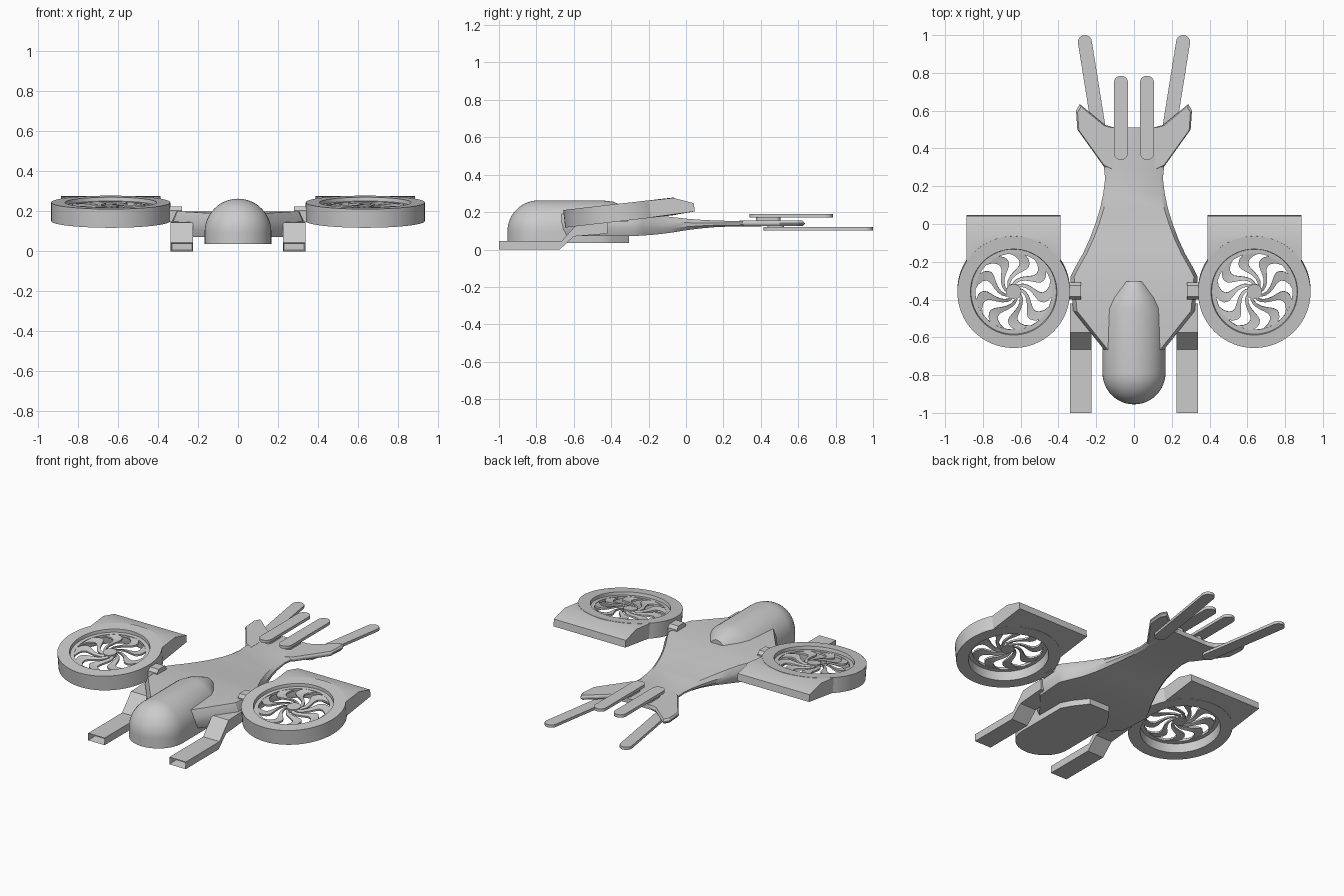
import bpy, bmesh, math
from mathutils import Matrix, Vector

if "Cube" in bpy.data.objects:
    bpy.data.objects.remove(bpy.data.objects["Cube"])

FAN = Matrix.Translation((0.637, -0.355, 0.198)) @ Matrix.Rotation(math.radians(6.5), 4, 'X')


def loft(name, rings, closed=False, mirror=False, matrix=None, smooth=True):
    """Skin a list of equal-length point rings; cap the ends unless closed."""
    bm = bmesh.new()
    vs = [[bm.verts.new(p) for p in r] for r in rings]
    n, m = len(vs), len(vs[0])
    for i in range(n if closed else n - 1):
        a, b = vs[i], vs[(i + 1) % n]
        for j in range(m):
            k = (j + 1) % m
            bm.faces.new((a[j], a[k], b[k], b[j]))
    if not closed:
        bm.faces.new(vs[0][::-1])
        bm.faces.new(vs[-1])
    bmesh.ops.recalc_face_normals(bm, faces=bm.faces)
    if matrix:
        bm.transform(matrix)
    me = bpy.data.meshes.new(name)
    bm.to_mesh(me)
    bm.free()
    ob = bpy.data.objects.new(name, me)
    bpy.context.collection.objects.link(ob)
    if mirror:
        ob.modifiers.new("mirror", 'MIRROR').use_mirror_merge = False
    if smooth:
        bpy.ops.object.select_all(action='DESELECT')
        ob.select_set(True)
        bpy.context.view_layer.objects.active = ob
        bpy.ops.object.shade_smooth_by_angle(angle=math.radians(30))
    return ob


def prism(name, outline, z0, z1, **kw):
    return loft(name, [[(x, y, z) for x, y in outline] for z in (z0, z1)], **kw)


def lathe(name, profile, steps=64, **kw):
    rings = []
    for i in range(steps):
        a = math.tau * i / steps
        rings.append([(r * math.cos(a), r * math.sin(a), z) for r, z in profile])
    return loft(name, rings, closed=True, **kw)


def strip(p, q, r, n=12):
    """Outline of a flat bar with round ends from p to q."""
    p, q = Vector(p), Vector(q)
    d = (q - p).normalized()
    a0 = math.atan2(d.y, d.x)
    pts = []
    for c, start in ((q, a0 - math.pi / 2), (p, a0 + math.pi / 2)):
        for i in range(n + 1):
            a = start + math.pi * i / n
            pts.append((c.x + r * math.cos(a), c.y + r * math.sin(a)))
    return pts


# Hull: tapered slab along y (y, half width, bottom, top)
stations = [(-0.67, 0.155, 0.072, 0.19), (-0.46, 0.322, 0.072, 0.20), (-0.28, 0.337, 0.072, 0.195),
            (-0.23, 0.312, 0.075, 0.19), (-0.16, 0.272, 0.08, 0.183), (-0.08, 0.235, 0.09, 0.174),
            (0.0, 0.205, 0.103, 0.165), (0.08, 0.18, 0.113, 0.159), (0.16, 0.163, 0.12, 0.155),
            (0.24, 0.153, 0.123, 0.153), (0.31, 0.16, 0.124, 0.153), (0.51, 0.16, 0.125, 0.154)]
rings = []
for y, w, b, t in stations:
    h = t - b
    half = [(w - 0.015, b), (w, b + 0.3 * h), (w, b + 0.65 * h), (w - 0.02, t)]
    rings.append([(x, y, z) for x, z in half] + [(-x, y, z) for x, z in half[::-1]])
loft("hull", rings)

# Tail fins flaring from the hull end, with a bevelled edge
fin = [(0.10, 0.27), (0.157, 0.30), (0.30, 0.50), (0.307, 0.60), (0.287, 0.635), (0.155, 0.525), (0.10, 0.51)]
cx, cy = 0.2, 0.47
loft("tail_fin", [[(cx + (x - cx) * s, cy + (y - cy) * s, z) for x, y in fin]
                  for s, z in ((0.92, 0.125), (1, 0.136), (1, 0.143), (0.92, 0.154))], mirror=True, smooth=False)

# Cockpit pod: arch section, quarter-sphere nose, tapered rear
def arch(y, w, r, n=24):
    pts = [(w, y, 0.036), (w, y, 0.096)]
    pts += [(w * math.cos(math.pi * i / n), y, 0.096 + r * math.sin(math.pi * i / n)) for i in range(1, n)]
    return pts + [(-w, y, 0.096), (-w, y, 0.036)]


R = 0.167
rings = []
for i in range(13):
    a = math.radians(89 - 89 * i / 12)
    rings.append(arch(-0.788 - R * math.sin(a), R * math.cos(a), R * math.cos(a)))
rings += [arch(-0.45, R, R), arch(-0.39, 0.135, 0.160), arch(-0.305, 0.07, 0.125)]
loft("cockpit_pod", rings)

# Front skids: bent bar with hollow front end
side = [(-1.0, 0), (-0.675, 0), (-0.60, 0.07), (-0.42, 0.085), (-0.42, 0.15),
        (-0.575, 0.145), (-0.665, 0.045), (-1.0, 0.045)]
skid = loft("front_skid", [[(x, y, z) for y, z in side] for x in (0.224, 0.338)], mirror=True, smooth=False)
bm = bmesh.new()
bm.from_mesh(skid.data)
front = min(bm.faces, key=lambda f: f.calc_center_median().y)
bmesh.ops.inset_region(bm, faces=[front], thickness=0.01)
bmesh.ops.translate(bm, verts=front.verts, vec=(0, 0.06, 0))
bm.to_mesh(skid.data)
bm.free()

# Tail bars: upper straight pair and lower splayed pair
prism("upper_tail_bar", strip((0.069, 0.377), (0.069, 0.747), 0.038), 0.172, 0.190, mirror=True)
prism("lower_tail_bar", strip((0.178, 0.45), (0.26, 0.963), 0.037), 0.103, 0.120, mirror=True)
prism("tail_bar_mount", strip((0.069, 0.40), (0.069, 0.48), 0.025), 0.148, 0.175, mirror=True)
prism("lower_bar_mount", strip((0.18, 0.46), (0.187, 0.50), 0.025), 0.115, 0.13, mirror=True)

# Fan pylons
prof = [(-0.40, 0.15), (-0.31, 0.15), (-0.31, 0.205), (-0.325, 0.225), (-0.385, 0.225), (-0.40, 0.205)]
loft("fan_pylon", [[(x, y, z) for y, z in prof] for x in (0.28, 0.36)], mirror=True, smooth=False)

# Fan housing ring and inner rim
lathe("fan_ring", [(0.298, -0.047), (0.298, 0.047), (0.229, 0.047), (0.226, 0.03), (0.226, -0.03), (0.229, -0.047)],
      mirror=True, matrix=FAN)
lathe("fan_rim", [(0.228, 0.012), (0.203, 0.012), (0.203, 0.028), (0.228, 0.028)], mirror=True, matrix=FAN)

# Fan rear wedge, wrapped around the ring
rings = []
for i in range(21):
    x = -0.249 + 0.498 * i / 20
    y0 = math.sqrt(0.28 ** 2 - x * x)
    rings.append([(x, y, z) for y, z in
                  ((y0, -0.046), (0.40, -0.040), (0.40, 0.004), (0.295, 0.045), (y0, 0.0455))])
loft("fan_wedge", rings, mirror=True, matrix=FAN)

# Fan hub and curved blades
hub = [(0.04 * math.cos(math.tau * i / 24), 0.04 * math.sin(math.tau * i / 24)) for i in range(24)]
prism("fan_hub", hub, 0.008, 0.032, mirror=True, matrix=FAN)
BLADES = 9
for b in range(BLADES):
    rings = []
    for i in range(11):
        t = i / 10
        r = 0.03 + 0.178 * t
        mid = math.tau * b / BLADES + 1.25 * math.sin(t * 2.3)
        half = math.pi / BLADES * (0.62 - 0.18 * math.sin(math.pi * t))
        rings.append([(r * math.cos(a), r * math.sin(a), z) for a, z in
                      ((mid - half, 0.011), (mid + half, 0.017), (mid + half, 0.028), (mid - half, 0.022))])
    loft("fan_blade", rings, mirror=True, matrix=FAN)
